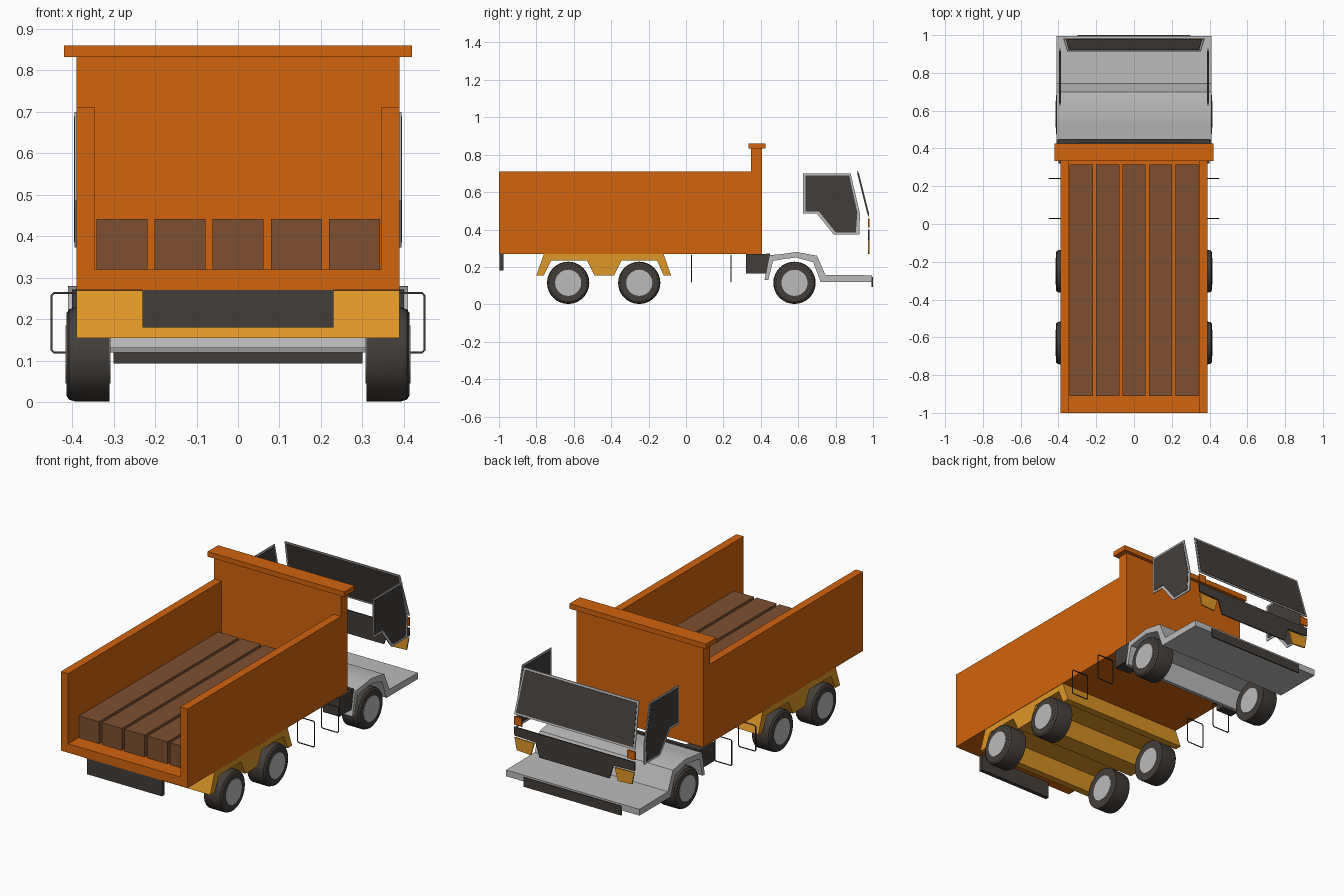
import bpy, bmesh, math
from mathutils import Matrix

if "Cube" in bpy.data.objects:
    bpy.data.objects.remove(bpy.data.objects["Cube"])


def material(name, rgb):
    m = bpy.data.materials.new(name)
    m.diffuse_color = (*rgb, 1)
    m.use_nodes = True
    m.node_tree.nodes["Principled BSDF"].inputs["Base Color"].default_value = m.diffuse_color
    return m


ORANGE = material("orange_paint", (0.64, 0.125, 0.004))
YELLOW = material("amber_yellow", (0.74, 0.31, 0.02))
DARK = material("dark_rubber_and_glass", (0.055, 0.048, 0.042))
GREY = material("light_grey", (0.50, 0.50, 0.50))
BROWN = material("timber_brown", (0.21, 0.08, 0.03))


def finish(name, bm, mat, smooth=None):
    bmesh.ops.recalc_face_normals(bm, faces=bm.faces[:])
    me = bpy.data.meshes.new(name)
    bm.to_mesh(me)
    bm.free()
    me.materials.append(mat)
    ob = bpy.data.objects.new(name, me)
    bpy.context.collection.objects.link(ob)
    if smooth:
        bpy.ops.object.select_all(action='DESELECT')
        ob.select_set(True)
        bpy.context.view_layer.objects.active = ob
        bpy.ops.object.shade_smooth_by_angle(angle=math.radians(smooth))
    return ob


def prism(name, pts, axis, a, b, mat, warp=None, smooth=None):
    """Extrude a profile from a to b: axis x takes (y, z), axis y takes (x, z)."""
    bm = bmesh.new()
    rings = []
    for d in (a, b):
        cos = [(d, p, q) if axis == 'x' else (p, d, q) for p, q in pts]
        rings.append([bm.verts.new(warp(*c) if warp else c) for c in cos])
    bm.faces.new(rings[0])
    bm.faces.new(rings[1])
    n = len(pts)
    for i in range(n):
        j = (i + 1) % n
        bm.faces.new((rings[0][i], rings[0][j], rings[1][j], rings[1][i]))
    return finish(name, bm, mat, smooth)


def box(name, x, y, z, mat):
    return prism(name, [(x[0], z[0]), (x[1], z[0]), (x[1], z[1]), (x[0], z[1])],
                 'y', y[0], y[1], mat)


def both(pts):
    """Complete a right half-profile by mirroring it in x."""
    return pts + [(-x, z) for x, z in reversed(pts)]


# Dump bed: U-shaped tub, headboard and cap
prism("bed_tub", both([(0.345, 0.32), (0.345, 0.71), (0.39, 0.71), (0.39, 0.27)][::-1]),
      'y', -1.0, 0.35, ORANGE)
box("bed_headboard", (-0.39, 0.39), (0.347, 0.405), (0.27, 0.835), ORANGE)
box("headboard_cap", (-0.42, 0.42), (0.333, 0.425), (0.832, 0.86), ORANGE)

# Timber load
for i in range(5):
    cx = -0.28 + 0.14 * i
    box("timber_beam", (cx - 0.061, cx + 0.062), (-0.91, 0.315), (0.32, 0.442), BROWN)

# Rear double mudguard
prism("rear_mudguard", [(-0.80, 0.155), (-0.76, 0.269), (-0.12, 0.269), (-0.08, 0.155),
                        (-0.12, 0.155), (-0.155, 0.235), (-0.345, 0.235), (-0.385, 0.155),
                        (-0.49, 0.155), (-0.53, 0.235), (-0.72, 0.235), (-0.76, 0.155)],
      'x', -0.389, 0.389, YELLOW, smooth=30)
box("rear_flap", (-0.23, 0.23), (-0.997, -0.975), (0.18, 0.27), DARK)

# Cab floor with front wheel arch
prism("cab_floor", [(0.42, 0.13), (0.445, 0.262), (0.52, 0.27), (0.59, 0.28), (0.70, 0.26),
                    (0.745, 0.158), (0.995, 0.155), (0.995, 0.12), (0.72, 0.12),
                    (0.68, 0.225), (0.59, 0.25), (0.52, 0.242), (0.465, 0.232), (0.44, 0.13)],
      'x', -0.41, 0.41, GREY, smooth=35)
box("front_bumper_strip", (-0.30, 0.30), (0.993, 1.0), (0.093, 0.145), DARK)

# Boxes and crossbar behind the cab
for s in (-1, 1):
    box("side_tank", sorted((s * 0.30, s * 0.40)), (0.32, 0.445), (0.165, 0.269), DARK)
box("rear_crossbar", (-0.40, 0.40), (0.43, 0.45), (0.22, 0.272), DARK)


# Wheels: turned tyre with a hub disc on both sides
def wheel(cy, side):
    r, cz, n = 0.113, 0.115, 32
    prof = [(0.31, 0.0), (0.31, r), (0.394, r), (0.407, r - 0.004), (0.414, r - 0.014), (0.414, 0.0)]
    bm = bmesh.new()
    rings = [[bm.verts.new((side * x, cy + q * math.cos(2 * math.pi * k / n),
                            cz + q * math.sin(2 * math.pi * k / n))) for k in range(n)]
             for x, q in prof if q > 0]
    for a, b in zip(rings, rings[1:]):
        for k in range(n):
            bm.faces.new((a[k], a[(k + 1) % n], b[(k + 1) % n], b[k]))
    bm.faces.new(rings[0])
    bm.faces.new(rings[-1])
    finish("tyre", bm, DARK, 35)
    bm = bmesh.new()
    bmesh.ops.create_cone(bm, cap_ends=True, segments=24, radius1=0.07, radius2=0.07, depth=0.108,
                          matrix=Matrix.Translation((side * 0.362, cy, cz))
                          @ Matrix.Rotation(math.pi / 2, 4, 'Y'))
    finish("wheel_hub", bm, GREY, 35)


for cy in (-0.63, -0.25, 0.58):
    for s in (-1, 1):
        wheel(cy, s)


# Thin wire loops hanging along the sides
def wire_loop(s, y):
    cu = bpy.data.curves.new("side_wire_loop", 'CURVE')
    cu.dimensions = '3D'
    cu.bevel_depth = 0.003
    cu.bevel_resolution = 1
    sp = cu.splines.new('POLY')
    c = 0.006
    pts = [(0.345 + c, 0.12), (0.45 - c, 0.12), (0.45, 0.12 + c), (0.45, 0.263 - c),
           (0.45 - c, 0.263), (0.345 + c, 0.263), (0.345, 0.263 - c), (0.345, 0.12 + c)]
    sp.points.add(len(pts) - 1)
    for p, (x, z) in zip(sp.points, pts):
        p.co = (s * x, y, z, 1)
    sp.use_cyclic_u = True
    cu.materials.append(DARK)
    bpy.context.collection.objects.link(bpy.data.objects.new("side_wire_loop", cu))


for s in (-1, 1):
    for y in (0.03, 0.24):
        wire_loop(s, y)


# Windshield: leaning frame plate with the glass set through it
def lean(x, y, z):
    return (x, y - 0.06 * (z - 0.47) / 0.24, z)


prism("windshield_frame", both([(0.372, 0.47), (0.354, 0.712)]), 'y', 0.975, 0.980, GREY, lean)
prism("windshield_glass", both([(0.361, 0.48), (0.345, 0.702)]), 'y', 0.973, 0.982, DARK, lean)

# Front grille, headlights and corner lamps
prism("front_grille", both([(0.215, 0.27), (0.24, 0.347), (0.37, 0.352), (0.372, 0.40)]),
      'y', 0.974, 0.981, DARK)
for s in (-1, 1):
    prism("headlight", [(s * x, z) for x, z in
                        ((0.268, 0.27), (0.248, 0.34), (0.368, 0.343), (0.355, 0.275))],
          'y', 0.974, 0.982, YELLOW)
    prism("corner_lamp", [(s * x, z) for x, z in
                          ((0.325, 0.412), (0.325, 0.458), (0.372, 0.458), (0.372, 0.412))],
          'y', 0.972, 0.981, ORANGE)
    # Side windows
    prism("side_window_frame", [(0.625, 0.70), (0.88, 0.70), (0.93, 0.485), (0.927, 0.373),
                                (0.79, 0.373), (0.70, 0.485), (0.625, 0.485)],
          'x', s * 0.389, s * 0.394, GREY)
    prism("side_window_glass", [(0.638, 0.69), (0.872, 0.69), (0.916, 0.49), (0.908, 0.385),
                                (0.80, 0.385), (0.71, 0.497), (0.638, 0.497)],
          'x', s * 0.387, s * 0.396, DARK)
